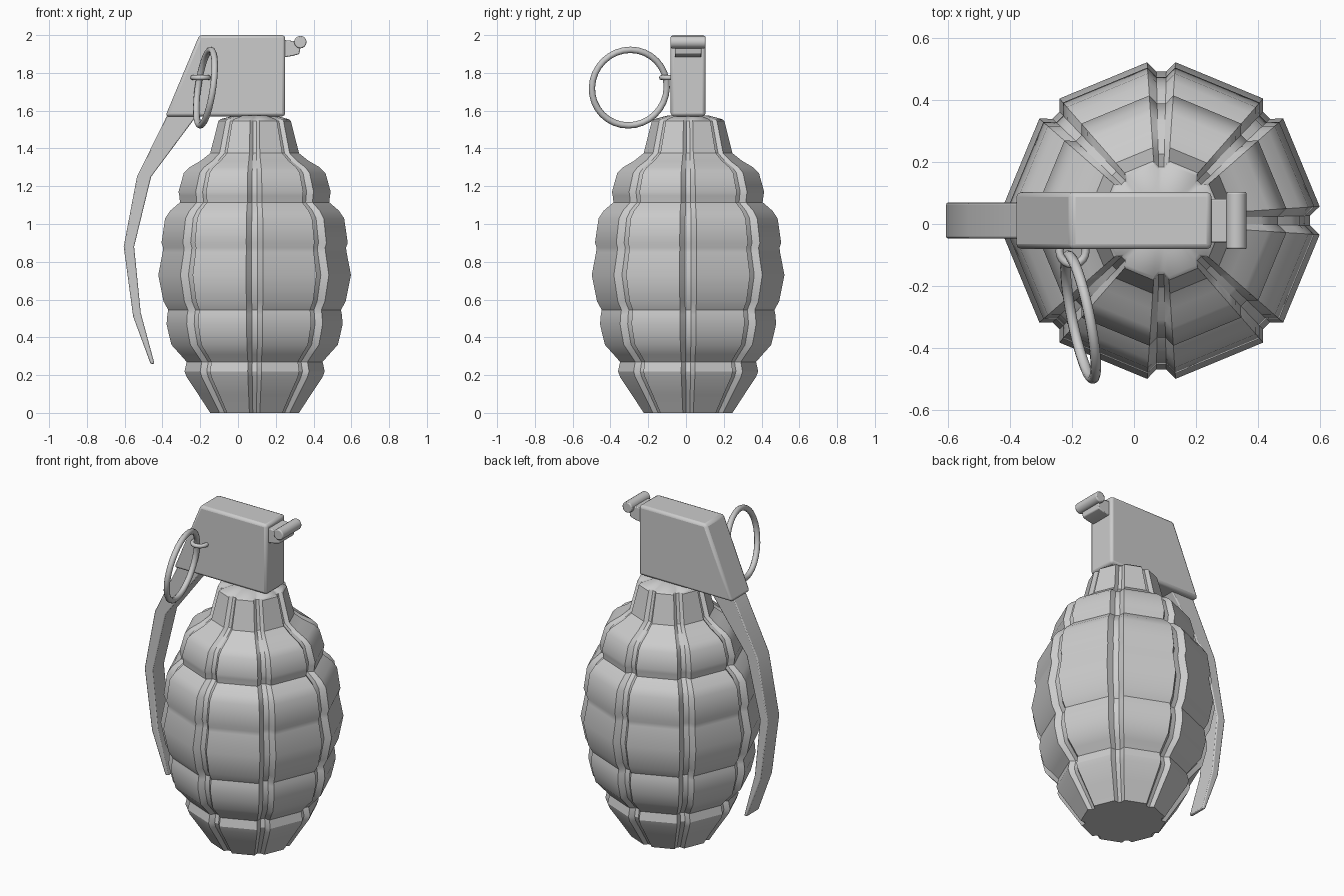
import bpy, bmesh, math
from mathutils import Matrix, Vector

if "Cube" in bpy.data.objects:
    bpy.data.objects.remove(bpy.data.objects["Cube"])

CX, CY = 0.088, 0.011


def make(name, bm, bevel=0, angle=30):
    bmesh.ops.recalc_face_normals(bm, faces=bm.faces[:])
    me = bpy.data.meshes.new(name)
    bm.to_mesh(me)
    bm.free()
    ob = bpy.data.objects.new(name, me)
    bpy.context.collection.objects.link(ob)
    bpy.ops.object.select_all(action='DESELECT')
    ob.select_set(True)
    bpy.context.view_layer.objects.active = ob
    bpy.ops.object.shade_smooth_by_angle(angle=math.radians(angle))
    if bevel:
        m = ob.modifiers.new("bevel", 'BEVEL')
        m.width, m.segments = bevel, 2
    return ob


def loft(bm, rings):
    vs = [[bm.verts.new(p) for p in r] for r in rings]
    n = len(vs[0])
    for a, b in zip(vs, vs[1:]):
        for i in range(n):
            bm.faces.new((a[i], a[(i + 1) % n], b[(i + 1) % n], b[i]))
    bm.faces.new(vs[0][::-1])
    bm.faces.new(vs[-1])


def ring(name, R, r, matrix, n=32, m=10):
    bm = bmesh.new()
    vs = []
    for i in range(n):
        a = 2 * math.pi * i / n
        vs.append([])
        for j in range(m):
            b = 2 * math.pi * j / m
            q = R + r * math.cos(b)
            p = Vector((q * math.cos(a), q * math.sin(a), r * math.sin(b)))
            vs[-1].append(bm.verts.new(matrix @ p))
    for i in range(n):
        for j in range(m):
            k, l = (i + 1) % n, (j + 1) % m
            bm.faces.new((vs[i][j], vs[k][j], vs[k][l], vs[i][l]))
    return make(name, bm, angle=50)


# Body: eight flat segments with vertical grooves, wavy profile
profile = [(0.235, 0), (0.30, 0.10), (0.36, 0.19), (0.371, 0.22), (0.36, 0.27),
           (0.395, 0.31), (0.44, 0.36), (0.455, 0.42), (0.466, 0.47), (0.462, 0.52),
           (0.457, 0.545), (0.482, 0.59), (0.51, 0.73), (0.487, 0.85), (0.484, 0.875),
           (0.493, 0.90), (0.474, 1.03), (0.447, 1.07), (0.395, 1.115), (0.399, 1.15),
           (0.403, 1.17), (0.375, 1.27), (0.345, 1.30), (0.285, 1.335), (0.235, 1.375),
           (0.192, 1.545), (0.18, 1.555), (0.105, 1.575)]
rings = []
for r, z in profile:
    w = 0.012 + 0.066 * r
    d = 0.012 + 0.036 * r
    pts = []
    for k in range(8):
        rot = Matrix.Rotation(k * math.pi / 4, 3, 'Z')
        for u, v in ((r, -w), (r - d, -w * .35), (r - d, w * .35), (r, w)):
            pts.append(rot @ Vector((u, v, 0)) + Vector((CX, CY, z)))
    rings.append(pts)
bm = bmesh.new()
loft(bm, rings)
make("body", bm)

# Fuse head: extruded side profile
head = [(-0.385, 1.57), (0.25, 1.57), (0.25, 2.0), (-0.205, 2.0)]
bm = bmesh.new()
loft(bm, [[(x, CY + s * 0.092, z) for x, z in head] for s in (-1, 1)])
make("fuse_head", bm, 0.016)

# Safety lever: cross-sections following a bent path
lever = [(-0.36, -0.20, 1.60, 1.60), (-0.38, -0.225, 1.565, 1.565),
         (-0.535, -0.46, 1.25, 1.25), (-0.605, -0.55, 0.88, 0.88),
         (-0.555, -0.515, 0.51, 0.53), (-0.463, -0.442, 0.26, 0.26)]
bm = bmesh.new()
loft(bm, [[(a, CY - .058, za), (b, CY - .058, zb), (b, CY + .058, zb), (a, CY + .058, za)]
          for a, b, za, zb in lever])
make("safety_lever", bm, 0.006)

# Hinge tab and hinge pin
bm = bmesh.new()
tab = [(0.23, 1.88), (0.29, 1.89), (0.325, 1.90), (0.335, 1.965), (0.23, 1.975)]
loft(bm, [[(x, CY + s * 0.07, z) for x, z in tab] for s in (-1, 1)])
make("hinge_tab", bm, 0.005)
bm = bmesh.new()
bmesh.ops.create_cone(bm, cap_ends=True, segments=16, radius1=0.033, radius2=0.033, depth=0.184,
                      matrix=Matrix.Translation((0.33, CY, 1.963)) @ Matrix.Rotation(math.pi / 2, 4, 'X'))
make("hinge_pin", bm, 0.006)

# Pull ring and the small loop that holds it
u = Vector((0.085, -0.42, 0)).normalized()
v = Vector((0.06, 0.012, 0.43)).normalized()
n = u.cross(v).normalized()
m = Matrix((u, v, n)).transposed().to_4x4()
ring("pull_ring", 0.202, 0.017, Matrix.Translation((-0.172, -0.30, 1.722)) @ m)
ring("pin_loop", 0.042, 0.013, Matrix.Translation((-0.198, -0.088, 1.775)), 20, 8)
